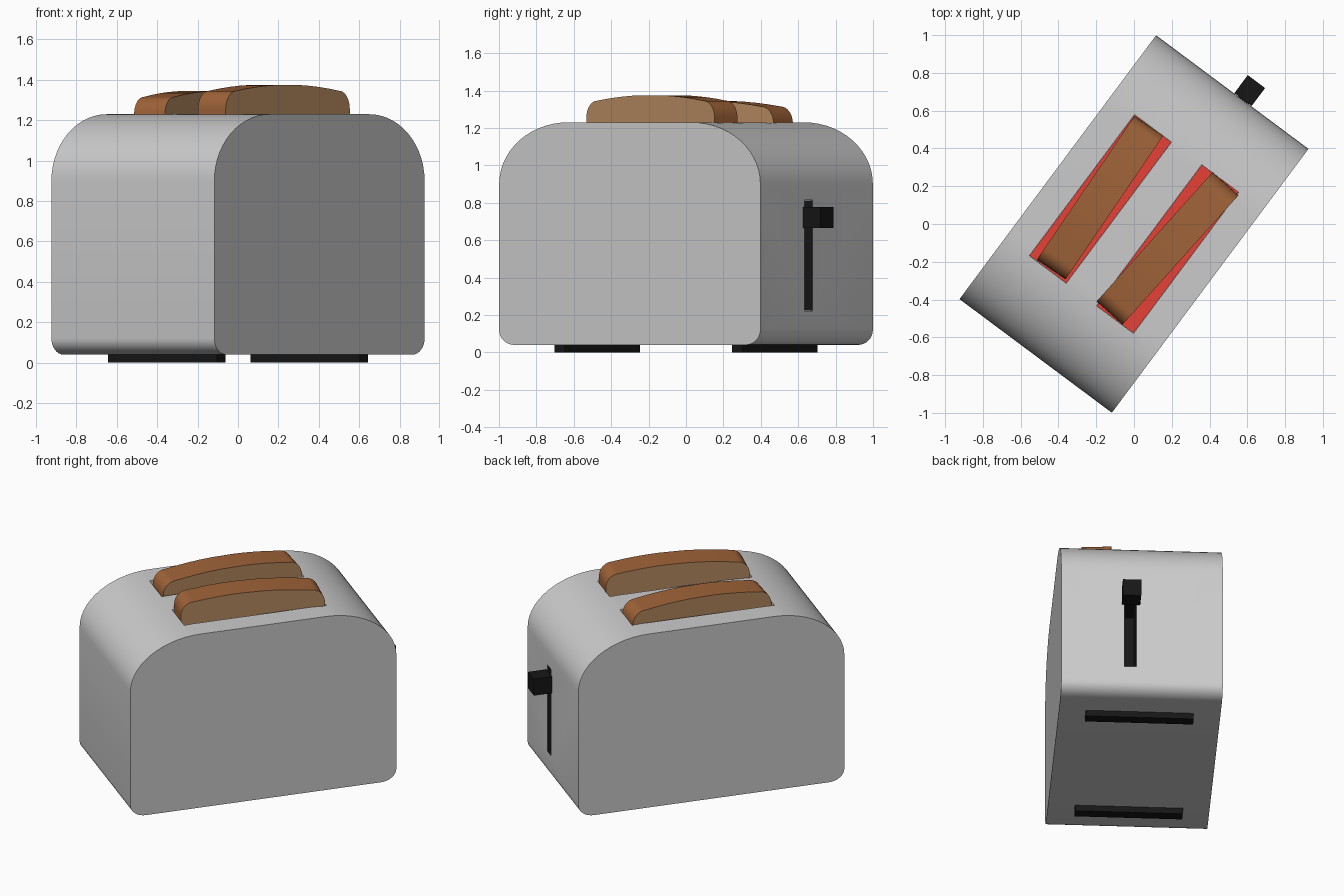
import bpy, bmesh
from math import sin, cos, pi, radians
from mathutils import Matrix

if "Cube" in bpy.data.objects:
    bpy.data.objects.remove(bpy.data.objects["Cube"])

# Everything is built along x (long axis), then turned about z
TURN = Matrix.Rotation(radians(53.3), 4, 'Z')
L, W = 1.742, 1.006


def material(name, rgb):
    m = bpy.data.materials.new(name)
    m.diffuse_color = (*rgb, 1)
    m.use_nodes = True
    m.node_tree.nodes["Principled BSDF"].inputs["Base Color"].default_value = m.diffuse_color
    return m


BLACK = material("black_plastic", (0.008, 0.008, 0.008))
CRUST = material("crust", (0.35, 0.125, 0.04))
CRUMB = material("crumb", (0.46, 0.25, 0.115))
GLOW = material("glow", (0.79, 0.053, 0.038))


def finish(name, bm, mats=(), matrix=Matrix()):
    bm.transform(TURN @ matrix)
    me = bpy.data.meshes.new(name)
    bm.to_mesh(me)
    bm.free()
    ob = bpy.data.objects.new(name, me)
    bpy.context.collection.objects.link(ob)
    for m in mats:
        me.materials.append(m)
    return ob


def smooth(ob):
    bpy.ops.object.select_all(action='DESELECT')
    ob.select_set(True)
    bpy.context.view_layer.objects.active = ob
    bpy.ops.object.shade_smooth_by_angle(angle=radians(30))


def box_mesh(x, y, z):
    """Box from (min, max) pairs."""
    bm = bmesh.new()
    bmesh.ops.create_cube(bm, size=1)
    for v in bm.verts:
        for i, (a, b) in enumerate((x, y, z)):
            v.co[i] = a if v.co[i] < 0 else b
    return bm


def box(name, x, y, z, *mats):
    return finish(name, box_mesh(x, y, z), mats)


def prism(pts, width):
    """Profile in x-z, extruded evenly to both sides in y."""
    bm = bmesh.new()
    face = bm.faces.new([bm.verts.new((x, -width / 2, z)) for x, z in pts])
    new = bmesh.ops.extrude_face_region(bm, geom=[face])["geom"]
    bmesh.ops.translate(bm, vec=(0, width, 0),
                        verts=[g for g in new if isinstance(g, bmesh.types.BMVert)])
    bmesh.ops.recalc_face_normals(bm, faces=bm.faces)
    return bm


def corner(cx, cz, a, b, start, n):
    """Quarter ellipse, counter-clockwise from start angle."""
    return [(cx + a * cos(start + pi / 2 * i / n), cz + b * sin(start + pi / 2 * i / n))
            for i in range(n + 1)]


def mirrored(half):
    return half + [(-x, z) for x, z in reversed(half)]


# Body: rounded loaf profile with flat sides
half = corner(L / 2 - 0.1, 0.12, 0.1, 0.08, -pi / 2, 8)
half += corner(L / 2 - 0.46, 0.90, 0.46, 0.33, 0, 14)
body = finish("body", prism(mirrored(half), W))

# Cut the two bread slots and the lever track
LV, FLOOR = -0.072, 0.45
cutters = [box("slot_cutter", (-0.466, 0.466), (s - 0.122, s + 0.122), (FLOOR, 1.5))
           for s in (-0.222, 0.222)]
cutters.append(box("track_cutter", (0.66, 1), (LV - 0.037, LV + 0.037), (0.222, 0.815)))
bpy.context.view_layer.objects.active = body
for c in cutters:
    mod = body.modifiers.new("cut", 'BOOLEAN')
    mod.operation, mod.object, mod.solver = 'DIFFERENCE', c, 'EXACT'
    bpy.ops.object.modifier_apply(modifier=mod.name)
    bpy.data.objects.remove(c)
smooth(body)

# Glowing slot floors
for side, s in (("right", -0.222), ("left", 0.222)):
    box("heater_" + side, (-0.465, 0.465), (s - 0.121, s + 0.121),
        (FLOOR - 0.01, FLOOR + 0.01), GLOW)

# Black lining of the lever track, open to the outside
bm = box_mesh((0.662, L / 2 + 0.001), (LV - 0.035, LV + 0.035), (0.224, 0.813))
bmesh.ops.delete(bm, geom=[f for f in bm.faces if f.calc_center_median().x > L / 2 - 0.01],
                 context='FACES')
bmesh.ops.reverse_faces(bm, faces=bm.faces)
finish("lever_track", bm, [BLACK])

# Lever with its stem
box("lever_stem", (0.68, 0.89), (LV - 0.027, LV + 0.027), (0.68, 0.76), BLACK)
box("lever_knob", (0.873, 0.992), (LV - 0.054, LV + 0.06), (0.664, 0.777), BLACK)

# Feet
for end, x in (("back", 0.591), ("front", -0.591)):
    box("foot_" + end, (x - 0.035, x + 0.035), (-0.336, 0.336), (0, 0.045), BLACK)


# Bread slices: arched top, crust around, crumb on both flat faces
def slice_of_bread(name, x, y, top, turn):
    half = [(0.40, FLOOR + 0.02), (0.46, FLOOR + 0.08)]
    half += corner(0.46 - 0.08, top - 0.12, 0.08, 0.09, 0, 8)
    half += [(0.38 * t, top - 0.03 * t * t) for t in (0.8, 0.6, 0.4, 0.2)]
    bm = prism(mirrored(half), 0.184)
    for f in bm.faces:
        f.material_index = int(abs(f.normal.y) > 0.9)
    place = Matrix.Translation((x, y, 0)) @ Matrix.Rotation(radians(turn), 4, 'Z')
    smooth(finish(name, bm, [CRUST, CRUMB], place))


slice_of_bread("bread_left", 0.004, 0.2275, 1.345, 2.5)
slice_of_bread("bread_right", 0.003, -0.2195, 1.376, -5.2)
